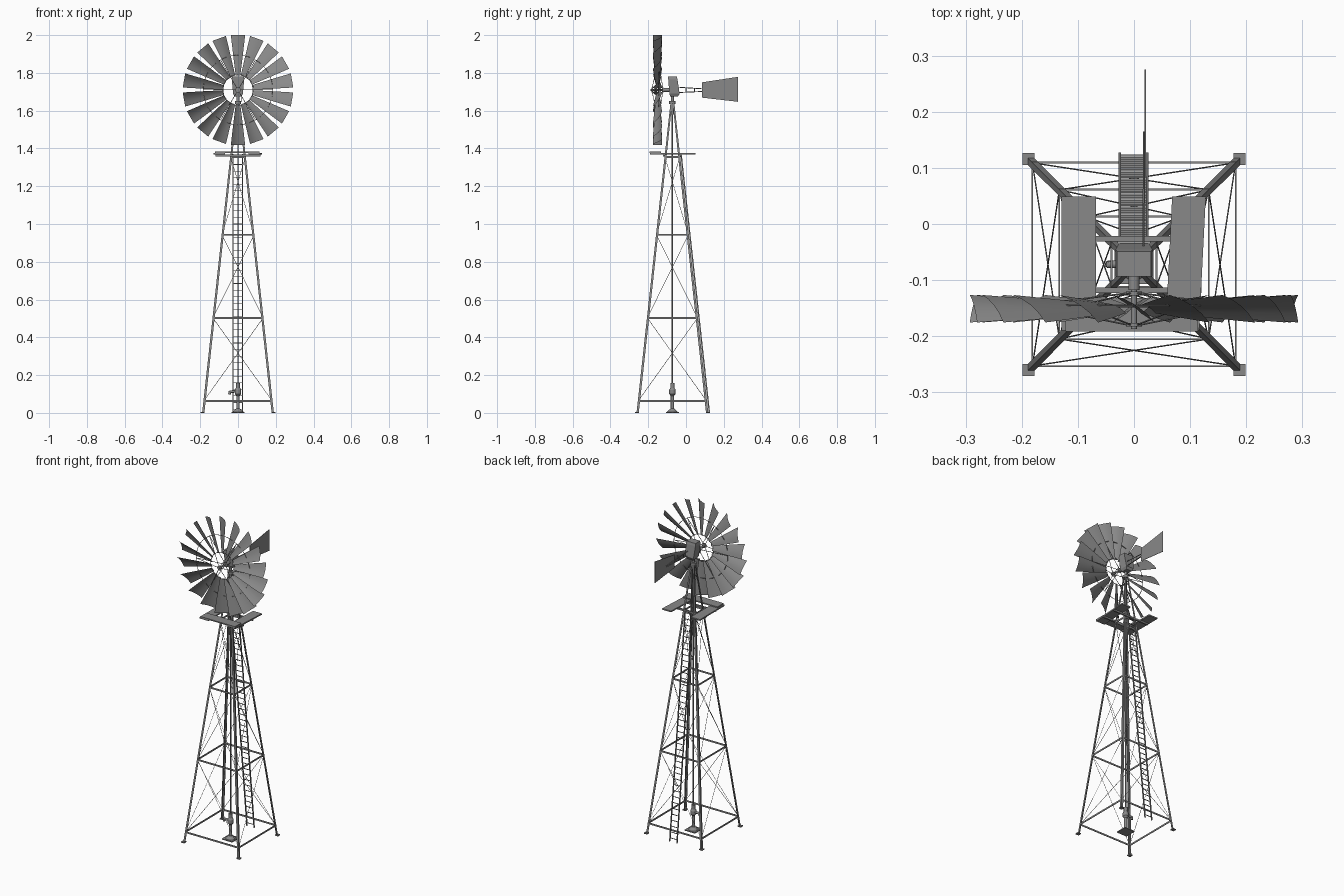
import bpy, bmesh, math
from mathutils import Vector, Matrix

if "Cube" in bpy.data.objects:
    bpy.data.objects.remove(bpy.data.objects["Cube"])

CY = -0.072            # tower axis (y)
TOP = 1.64             # tower top
HUB = Vector((0, -0.151, 1.7095))

grey = bpy.data.materials.new("galvanised grey")
grey.diffuse_color = (0.25, 0.25, 0.25, 1)
grey.use_nodes = True
grey.node_tree.nodes["Principled BSDF"].inputs["Base Color"].default_value = grey.diffuse_color


def half(z):
    """Half width of the tower at height z."""
    return 0.190 - 0.1095 * z


def finish(name, bm, smooth=False, recalc=True):
    if recalc:
        bmesh.ops.recalc_face_normals(bm, faces=bm.faces)
    me = bpy.data.meshes.new(name)
    bm.to_mesh(me)
    bm.free()
    me.materials.append(grey)
    ob = bpy.data.objects.new(name, me)
    bpy.context.collection.objects.link(ob)
    if smooth:
        bpy.context.view_layer.objects.active = ob
        ob.select_set(True)
        bpy.ops.object.shade_smooth_by_angle(angle=math.radians(40))
        ob.select_set(False)
    return ob


def box(bm, x0, x1, y0, y1, z0, z1):
    m = Matrix.Translation(((x0 + x1) / 2, (y0 + y1) / 2, (z0 + z1) / 2))
    m = m @ Matrix.Diagonal((x1 - x0, y1 - y0, z1 - z0, 1))
    bmesh.ops.create_cube(bm, size=1, matrix=m)


def rod(bm, a, b, r, r2=None, n=6):
    a, b = Vector(a), Vector(b)
    d = b - a
    m = Matrix.Translation((a + b) / 2) @ d.to_track_quat('Z', 'Y').to_matrix().to_4x4()
    bmesh.ops.create_cone(bm, cap_ends=True, segments=n, radius1=r,
                          radius2=r if r2 is None else r2, depth=d.length, matrix=m)


def loft(bm, loops):
    """Skin closed loops of equal length and cap both ends."""
    rows = [[bm.verts.new(p) for p in lp] for lp in loops]
    n = len(rows[0])
    for a, b in zip(rows, rows[1:]):
        for i in range(n):
            bm.faces.new((a[i], a[(i + 1) % n], b[(i + 1) % n], b[i]))
    bm.faces.new(rows[0])
    bm.faces.new(rows[-1])


CORNERS = [(1, 1), (-1, 1), (-1, -1), (1, -1)]


def corner(i, z, inset=0.0):
    sx, sy = CORNERS[i % 4]
    h = half(z) - inset
    return Vector((sx * h, CY + sy * h, z))


# Angle-iron legs and foot pads
legs, feet = bmesh.new(), bmesh.new()
for i, (sx, sy) in enumerate(CORNERS):
    loops = []
    for z, w in ((0, 0.012), (1.3, 0.011), (TOP, 0.009)):
        c, t = corner(i, z), 0.0025
        ell = [(0, 0), (w, 0), (w, t), (t, t), (t, w), (0, w)]
        loops.append([(c.x - sx * u, c.y - sy * v, z) for u, v in ell])
    loft(legs, loops)
    c = corner(i, 0, 0.002)
    box(feet, c.x - 0.0105, c.x + 0.0105, c.y - 0.0105, c.y + 0.0105, 0, 0.006)
finish("tower_legs", legs)
finish("foot_pads", feet)

# Horizontal girts and crossed brace wires on all four sides
girts, braces = bmesh.new(), bmesh.new()
LEVELS = (0.063, 0.503, 0.943, 1.355)
for z in LEVELS:
    h, t = half(z), 0.003
    for s in (-1, 1):
        a, b = sorted((s * h, s * (h - t)))
        box(girts, -h, h, CY + a, CY + b, z - 0.005, z + 0.005)
        box(girts, a, b, CY - h, CY + h, z - 0.005, z + 0.005)
for z0, z1 in zip(LEVELS, LEVELS[1:]):
    for i in range(4):
        rod(braces, corner(i, z0, 0.002), corner(i + 1, z1, 0.002), 0.0012, n=4)
        rod(braces, corner(i + 1, z0, 0.002), corner(i, z1, 0.002), 0.0012, n=4)
finish("girts", girts)
finish("brace_wires", braces)

# Platform: bearers, two side boards (the right one slightly askew), front board
bm = bmesh.new()
for y in (CY - 0.046, CY + 0.046):
    box(bm, -0.12, 0.12, y - 0.005, y + 0.005, 1.358, 1.368)
for x0, x1, skew in ((-0.129, -0.068, 0), (0.062, 0.122, 0.006)):
    loft(bm, [[(x0 + d, y, 1.368), (x1 + d, y, 1.368), (x1 + d, y, 1.376), (x0 + d, y, 1.376)]
              for y, d in ((-0.19, -skew), (0.049, skew))])
box(bm, -0.122, 0.114, -0.192, -0.132, 1.376, 1.383)
finish("platform", bm)

# Ladder on the back of the tower
bm = bmesh.new()


def ladder_y(z):
    return CY + half(z) + 0.006


for s in (-1, 1):
    x = s * 0.0245 - 0.001
    loft(bm, [[(x + u * 0.0025, ladder_y(z) + v * 0.0035, z)
               for u, v in ((-1, -1), (1, -1), (1, 1), (-1, 1))] for z in (0, 1.37)])
for k in range(39):
    z = 0.02 + k * 0.035
    y = ladder_y(z)
    box(bm, -0.0245, 0.0235, y - 0.0018, y + 0.0018, z - 0.0015, z + 0.0015)
finish("ladder", bm)

# Hand pump at the base and the pump rod above it
bm = bmesh.new()
box(bm, -0.035, 0.035, CY - 0.035, CY + 0.035, 0, 0.006)
for z0, z1, r0, r1 in ((0.006, 0.022, 0.028, 0.011), (0.022, 0.09, 0.009, 0.009),
                       (0.09, 0.1, 0.009, 0.017), (0.1, 0.122, 0.017, 0.017),
                       (0.122, 0.132, 0.017, 0.011), (0.132, 0.157, 0.011, 0.011)):
    rod(bm, (0, CY, z0), (0, CY, z1), r0, r1, 16)
rod(bm, (0, CY, 0.115), (-0.045, CY, 0.112), 0.007, n=10)
rod(bm, (-0.043, CY, 0.116), (-0.045, CY, 0.098), 0.007, n=10)
finish("pump", bm, True)
bm = bmesh.new()
rod(bm, (0, CY, 0.15), (0, CY, 1.68), 0.0038, n=8)
finish("pump_rod", bm, True)

# Mast pipe and tower cap
bm = bmesh.new()
rod(bm, (0, CY, 1.58), (0, CY, 1.69), 0.008, n=12)
rod(bm, (0, CY, 1.635), (0, CY, 1.65), 0.017, n=12)
finish("mast", bm, True)

# Gear housing: hood widening towards the bottom at the back
bm = bmesh.new()
loops = []
for z, hx, y0, y1 in ((1.675, 0.018, -0.084, -0.042), (1.69, 0.026, -0.088, -0.034),
                      (1.765, 0.033, -0.094, -0.045), (1.78, 0.030, -0.094, -0.049)):
    loops.append([(-hx, y0, z), (hx, y0, z), (hx, y1, z), (-hx, y1, z)])
loft(bm, loops)
finish("gear_housing", bm)

# Wheel shaft and hub
bm = bmesh.new()
for y0, y1, r in ((-0.085, -0.118, 0.010), (-0.115, -0.187, 0.005),
                  (-0.120, -0.127, 0.014), (-0.176, -0.183, 0.014)):
    rod(bm, (0, y0, HUB.z), (0, y1, HUB.z), r, n=12)
finish("hub", bm, True)

# Wheel blades: 18 pitched, cambered, widening sheets
N = 18
pitch = math.radians(33)
bm = bmesh.new()
for k in range(N):
    turn = Matrix.Translation(HUB) @ Matrix.Rotation(2 * math.pi * k / N, 4, 'Y')
    rows = []
    for r, w in ((0.077, 0.0145), (0.18, 0.030), (0.2905, 0.045)):
        row = []
        for j in range(5):
            u = -1 + j / 2
            a, c = u * w, 0.16 * w * (1 - u * u)
            p = Vector((a * math.cos(pitch) + c * math.sin(pitch),
                        -a * math.sin(pitch) + c * math.cos(pitch), r))
            row.append(bm.verts.new(turn @ p))
        rows.append(row)
    for a, b in zip(rows, rows[1:]):
        for j in range(4):
            bm.faces.new((a[j], a[j + 1], b[j + 1], b[j]))
finish("wheel_blades", bm, True, recalc=False)

# Wheel rings and spokes
bm = bmesh.new()
for radius, dy in ((0.184, 0.006), (0.082, 0.004)):
    pts = [HUB + Vector((radius * math.sin(t), dy, radius * math.cos(t)))
           for t in (2 * math.pi * k / 36 for k in range(36))]
    for k in range(36):
        rod(bm, pts[k - 1], pts[k], 0.0016, n=5)
for k in range(6):
    t = 2 * math.pi * (k + 0.5) / 6
    d = Vector((math.sin(t), 0, math.cos(t)))
    for dy in (-0.029, 0.028):
        rod(bm, HUB + d * 0.01 + Vector((0, dy, 0)),
            HUB + d * 0.184 + Vector((0, 0.006, 0)), 0.0016, n=5)
finish("wheel_frame", bm)

# Tail boom and vane
bm = bmesh.new()
TX = 0.02
rod(bm, (TX - 0.003, -0.04, 1.724), (TX - 0.002, 0.165, 1.711), 0.0022)
rod(bm, (TX - 0.003, -0.04, 1.696), (TX - 0.002, 0.165, 1.705), 0.0022)
for y in (0.0, 0.045):
    rod(bm, (TX - 0.003, y, 1.70), (TX - 0.003, y, 1.72), 0.0016)
finish("tail_boom", bm)
bm = bmesh.new()
outline = ((0.085, 1.669), (0.275, 1.647), (0.275, 1.779), (0.085, 1.75))
loft(bm, [[(x, y, z) for y, z in outline] for x in (TX - 0.001, TX + 0.001)])
finish("tail_vane", bm)
